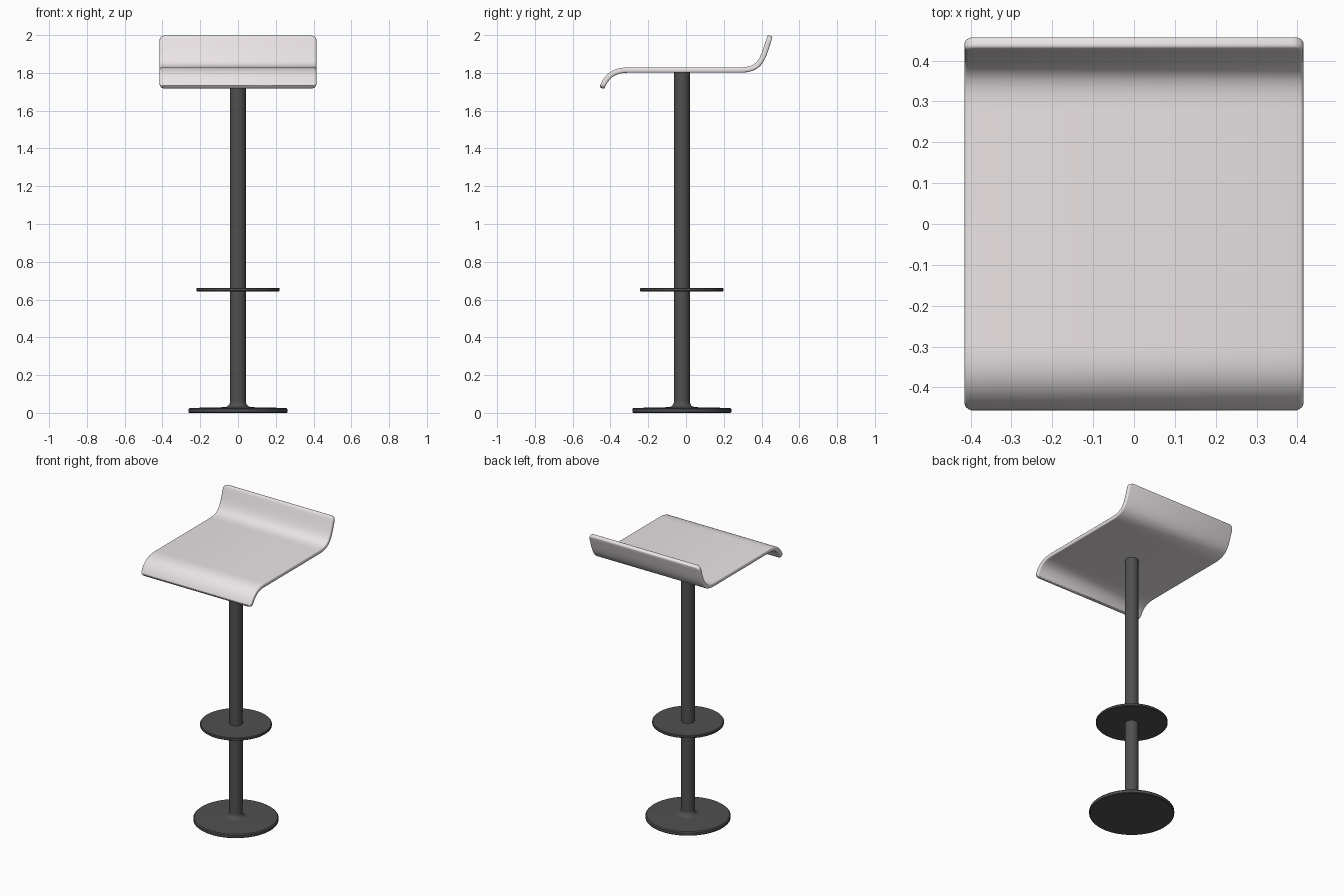
import bpy, math
from mathutils import Vector

if "Cube" in bpy.data.objects:
    bpy.data.objects.remove(bpy.data.objects["Cube"])

POST_Y = -0.022


def material(name, rgb):
    m = bpy.data.materials.new(name)
    m.diffuse_color = (*rgb, 1)
    m.use_nodes = True
    m.node_tree.nodes["Principled BSDF"].inputs["Base Color"].default_value = m.diffuse_color
    return m


def add_mesh(name, verts, faces, mat):
    me = bpy.data.meshes.new(name)
    me.from_pydata(verts, [], faces)
    me.materials.append(mat)
    ob = bpy.data.objects.new(name, me)
    bpy.context.collection.objects.link(ob)
    bpy.ops.object.select_all(action='DESELECT')
    ob.select_set(True)
    bpy.context.view_layer.objects.active = ob
    return ob


def lathe(name, profile, mat, n=64):
    """Closed solid of revolution about the post axis; profile runs bottom to top."""
    verts = [(r * math.cos(2 * math.pi * i / n), r * math.sin(2 * math.pi * i / n) + POST_Y, z)
             for r, z in profile for i in range(n)]
    faces = [(k * n + i, k * n + (i + 1) % n, (k + 1) * n + (i + 1) % n, (k + 1) * n + i)
             for k in range(len(profile) - 1) for i in range(n)]
    faces += [tuple(reversed(range(n))), tuple(range(len(verts) - n, len(verts)))]
    add_mesh(name, verts, faces, mat)
    bpy.ops.object.shade_smooth_by_angle(angle=math.radians(35))


def bezier(pts, n):
    a, b, c, d = (Vector(p) for p in pts)
    return [a * (1 - t)**3 + b * 3 * t * (1 - t)**2 + c * 3 * t * t * (1 - t) + d * t**3
            for t in (i / n for i in range(n + 1))]


dark = material("dark_metal", (0.08, 0.08, 0.08))
pale = material("pale_shell", (0.82, 0.77, 0.78))

# Round base with a small flare into the post
flare = [(0.072 - 0.03 * math.sin(a), 0.06 - 0.03 * math.cos(a))
         for a in (math.pi / 2 * i / 6 for i in range(7))]
lathe("base", [(0.258, 0), (0.262, 0.004), (0.262, 0.02), (0.256, 0.026), (0.08, 0.03)] + flare, dark)

# Post and disc footrest
lathe("post", [(0.042, 0.02), (0.042, 1.81)], dark, 48)
lathe("footrest", [(0.217, 0.643), (0.221, 0.647), (0.221, 0.658), (0.217, 0.662)], dark)

# Seat shell: bent sheet, dropped at the front and raised at the back
front = bezier([(-0.446, 1.719), (-0.417, 1.792), (-0.375, 1.815), (-0.30, 1.815)], 40)
back = bezier([(0.28, 1.815), (0.40, 1.815), (0.404, 1.87), (0.446, 1.997)], 40)
path = front + back
dist = [0.0]
for p, q in zip(path, path[1:]):
    dist.append(dist[-1] + (q - p).length)

# Sheet narrows at both ends to round its corners
HALF, R = 0.415, 0.026
verts = []
for p, s in zip(path, dist):
    d = min(s, dist[-1] - s, R)
    w = HALF - R + math.sqrt(max(0, R * R - (R - d)**2))
    verts += [(-w, p.x, p.y), (w, p.x, p.y)]
faces = [(2 * i, 2 * i + 1, 2 * i + 3, 2 * i + 2) for i in range(len(path) - 1)]
seat = add_mesh("seat", verts, faces, pale)

sol = seat.modifiers.new("thickness", 'SOLIDIFY')
sol.thickness, sol.offset = 0.028, 0
bev = seat.modifiers.new("soft_rim", 'BEVEL')
bev.width, bev.segments = 0.009, 3
bev.limit_method, bev.angle_limit = 'ANGLE', math.radians(60)
bev.use_clamp_overlap = False
bpy.ops.object.shade_smooth_by_angle(angle=math.radians(40))
